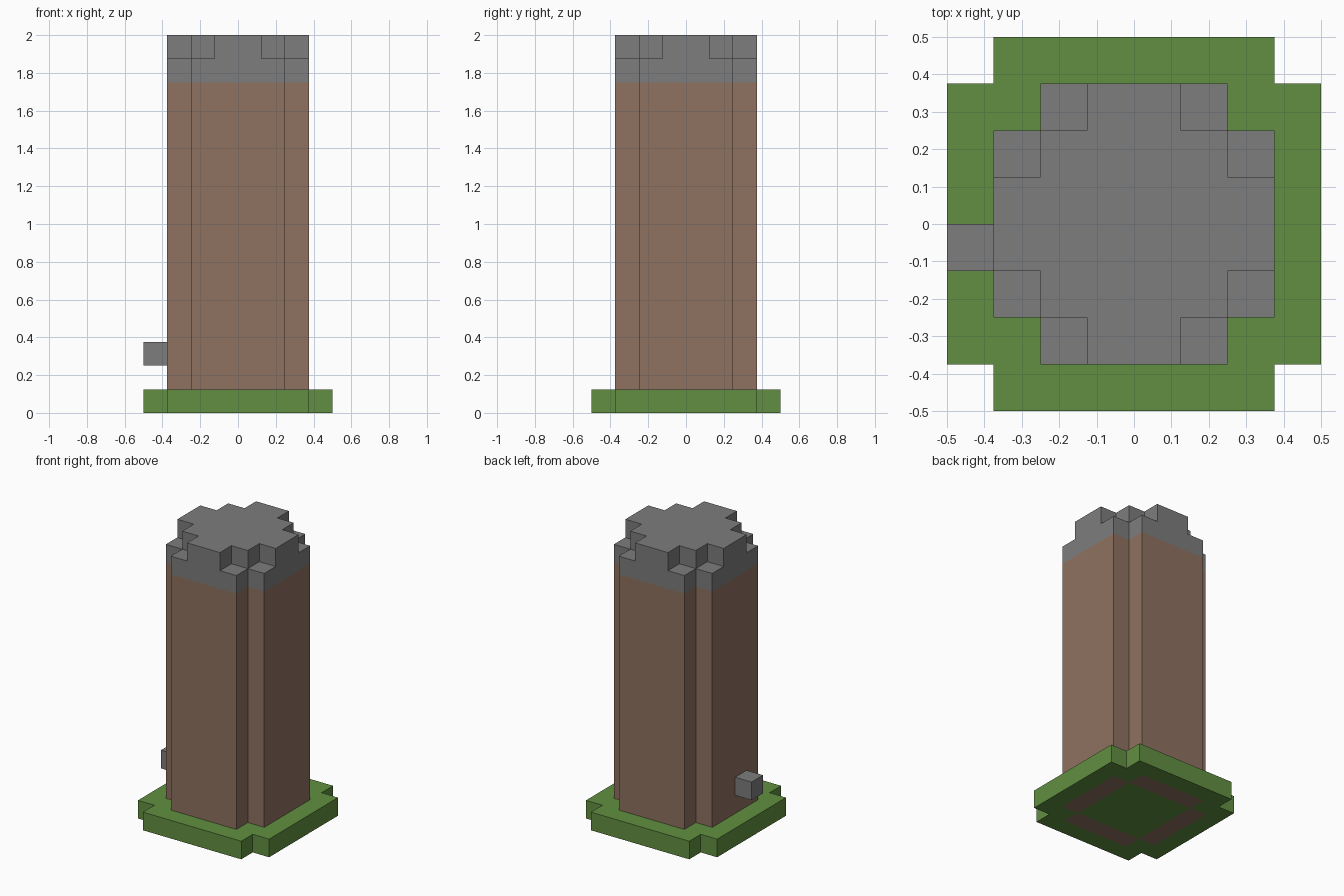
import bpy
import bmesh

cube = bpy.data.objects.get("Cube")
if cube:
    bpy.data.objects.remove(cube, do_unlink=True)

U = 0.125  # block size


def material(name, rgb):
    mat = bpy.data.materials.new(name)
    mat.use_nodes = True
    mat.diffuse_color = (*rgb, 1)
    bsdf = next(n for n in mat.node_tree.nodes if n.type == "BSDF_PRINCIPLED")
    bsdf.inputs["Base Color"].default_value = (*rgb, 1)
    bsdf.inputs["Roughness"].default_value = 0.9
    return mat


grass = material("grass green", (0.120, 0.275, 0.052))
bark = material("warm brown", (0.275, 0.168, 0.117))
stone = material("stone grey", (0.205, 0.205, 0.205))


def square(half):
    """Block cells of a centred square."""
    return {(i, j) for i in range(-half, half) for j in range(-half, half)}


def cross(long, wide):
    """Block cells of a plus shape: two crossing rectangles."""
    return {(i, j) for i, j in square(long)
            if -wide <= i < wide or -wide <= j < wide}


def slab(name, cells, z0, z1, mats, above=(), below=(), under=()):
    """Extrude cells from z0 to z1 blocks, leaving out faces that touch
    the cells above or below; cells in under get the second material below."""
    bm = bmesh.new()

    def quad(points, index=0):
        face = bm.faces.new([bm.verts.new([c * U for c in p]) for p in points])
        face.material_index = index

    for i, j in cells:
        ring = [(i, j), (i + 1, j), (i + 1, j + 1), (i, j + 1)]
        beside = [(i, j - 1), (i + 1, j), (i, j + 1), (i - 1, j)]
        if (i, j) not in above:
            quad([(x, y, z1) for x, y in ring])
        if (i, j) not in below:
            quad([(x, y, z0) for x, y in reversed(ring)], int((i, j) in under))
        for k, cell in enumerate(beside):
            if cell not in cells:
                a, b = ring[k], ring[(k + 1) % 4]
                quad([(*a, z0), (*b, z0), (*b, z1), (*a, z1)])
    bmesh.ops.remove_doubles(bm, verts=bm.verts, dist=0.001)
    # Merge flat neighbours into clean large faces
    bmesh.ops.dissolve_limit(bm, angle_limit=0.01, verts=bm.verts,
                             edges=bm.edges, delimit={"MATERIAL"})
    bmesh.ops.triangulate(bm, faces=[f for f in bm.faces if len(f.verts) > 4])
    mesh = bpy.data.meshes.new(name)
    bm.to_mesh(mesh)
    bm.free()
    for mat in mats:
        mesh.materials.append(mat)
    obj = bpy.data.objects.new(name, mesh)
    bpy.context.collection.objects.link(obj)
    return obj


base = cross(4, 3)
tower = cross(3, 2)
top = cross(3, 1) | square(2)
wall = tower - square(2)  # shaft walls reach down through the base

slab("grass_base", base, 0, 1, [grass, bark], above=tower, under=wall)
slab("tower_shaft", tower, 1, 14, [bark], above=tower, below=tower)
slab("stone_rim", tower, 14, 15, [stone], above=top, below=tower)
slab("stone_cap", top, 15, 16, [stone], below=top)
# Small block on the side wall
slab("side_block", {(-4, -1)}, 2, 3, [stone])
